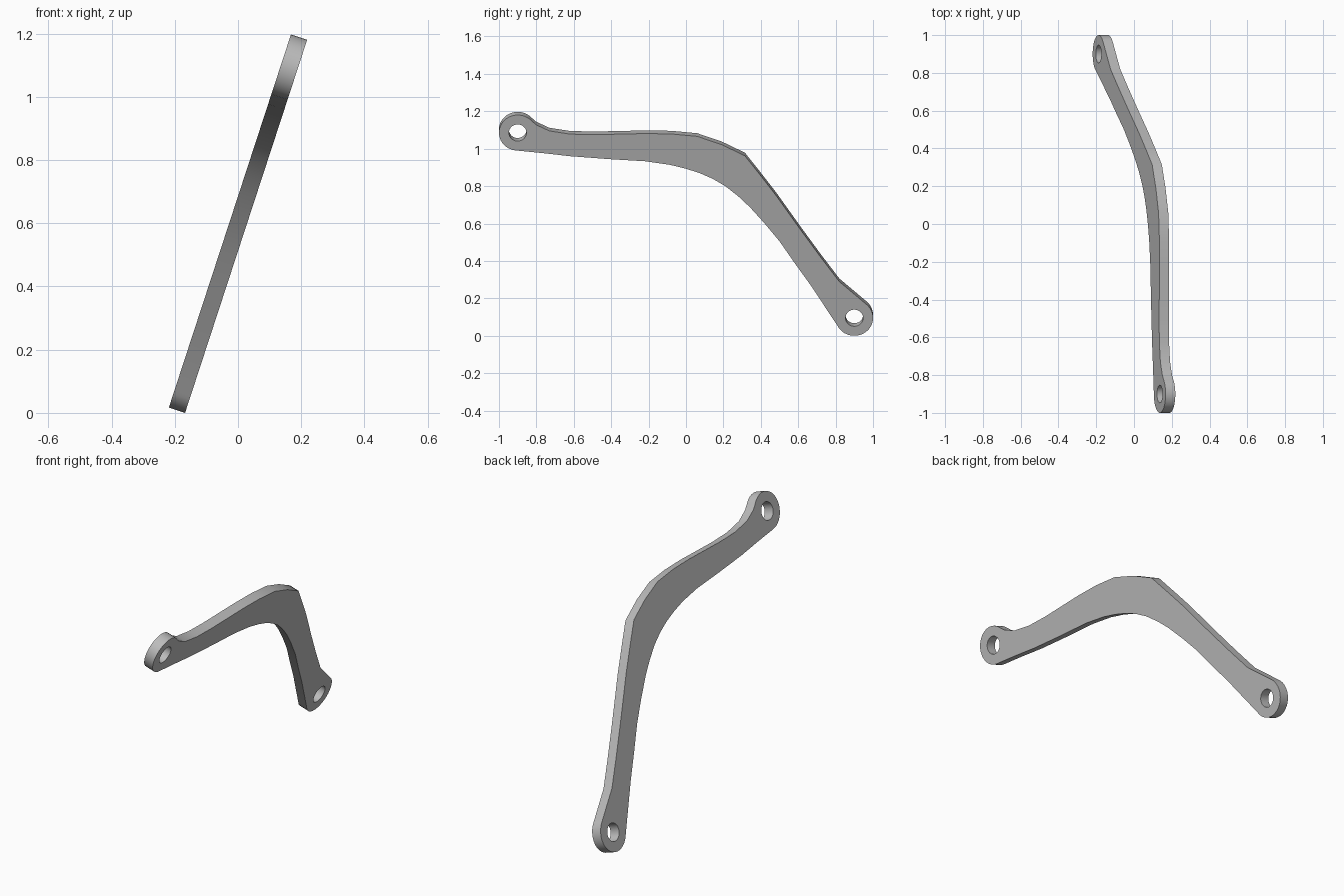
import bpy
import bmesh
from math import cos, sin, radians
from mathutils import Matrix

cube = bpy.data.objects.get("Cube")
if cube:
    bpy.data.objects.remove(cube, do_unlink=True)

THICKNESS = 0.054
EYE_RADIUS, HOLE_RADIUS = 0.1, 0.047
EYE_Y, EYE_V = 0.9, 0.521        # eye centres in the plane of the plate
LEAN_X, LEAN_Z = 0.311, 0.9504   # direction of the leaning plate
MID_Z = 0.5985


def arc(centre, radius, start, end, steps):
    """Points on an arc, angles in degrees."""
    angles = [radians(start + (end - start) * i / steps) for i in range(steps + 1)]
    return [(centre[0] + radius * cos(a), centre[1] + radius * sin(a)) for a in angles]


def in_plane(points):
    """Turn side heights on the outer face into distances along the lean."""
    face_z = MID_Z - LEAN_X * THICKNESS / 2
    return [(y, (z - face_z) / LEAN_Z) for y, z in points]


def add_loop(curve, points):
    spline = curve.splines.new('POLY')
    spline.points.add(len(points) - 1)
    for p, (u, v) in zip(spline.points, points):
        p.co = (u, v, 0, 1)
    spline.use_cyclic_u = True


# Outline: rounded eye, upper edge, rounded eye, lower edge
upper = [(-0.80, 1.127), (-0.73, 1.095), (-0.62, 1.078), (-0.49, 1.075),
         (-0.22, 1.081), (-0.08, 1.079), (0.06, 1.066), (0.19, 1.022), (0.315, 0.962),
         (0.40, 0.855), (0.48, 0.752), (0.61, 0.57), (0.72, 0.42), (0.82, 0.289)]
lower = [(0.663, 0.275), (0.58, 0.39), (0.50, 0.505), (0.42, 0.601), (0.342, 0.687),
         (0.28, 0.745), (0.21, 0.80), (0.145, 0.838), (0.075, 0.869), (0.0, 0.893),
         (-0.086, 0.914), (-0.22, 0.933), (-0.406, 0.944), (-0.62, 0.96), (-0.77, 0.977)]
front_eye, rear_eye = (-EYE_Y, EYE_V), (EYE_Y, -EYE_V)
outline = (arc(front_eye, EYE_RADIUS, 262, 42, 26) + in_plane(upper)
           + arc(rear_eye, EYE_RADIUS, 48, -155, 24) + in_plane(lower))

curve = bpy.data.curves.new("link_arm_profile", 'CURVE')
curve.dimensions = '2D'
curve.fill_mode = 'BOTH'
curve.extrude = THICKNESS / 2
add_loop(curve, outline)

# Pin holes through both eyes
for eye in (front_eye, rear_eye):
    add_loop(curve, arc(eye, HOLE_RADIUS, 0, 348.75, 31))

# Leaning plate as a mesh
arm = bpy.data.objects.new("link_arm", curve)
bpy.context.collection.objects.link(arm)
bpy.ops.object.select_all(action='DESELECT')
arm.select_set(True)
bpy.context.view_layer.objects.active = arm
bpy.ops.object.convert(target='MESH')
arm = bpy.context.view_layer.objects.active
arm.name = "link_arm"

lean = Matrix(((0, LEAN_X, LEAN_Z, 0),
               (1, 0, 0, 0),
               (0, LEAN_Z, -LEAN_X, MID_Z),
               (0, 0, 0, 1)))
bm = bmesh.new()
bm.from_mesh(arm.data)
bmesh.ops.remove_doubles(bm, verts=bm.verts, dist=0.0001)
bmesh.ops.transform(bm, matrix=lean, verts=bm.verts)
bmesh.ops.recalc_face_normals(bm, faces=bm.faces)
bm.to_mesh(arm.data)
bm.free()
bpy.ops.object.shade_smooth_by_angle(angle=radians(30))

# Plain grey metal
grey = bpy.data.materials.new("grey_metal")
grey.use_nodes = True
colour = (0.5, 0.5, 0.5, 1)
grey.diffuse_color = colour
grey.node_tree.nodes["Principled BSDF"].inputs["Base Color"].default_value = colour
arm.data.materials.clear()
arm.data.materials.append(grey)
